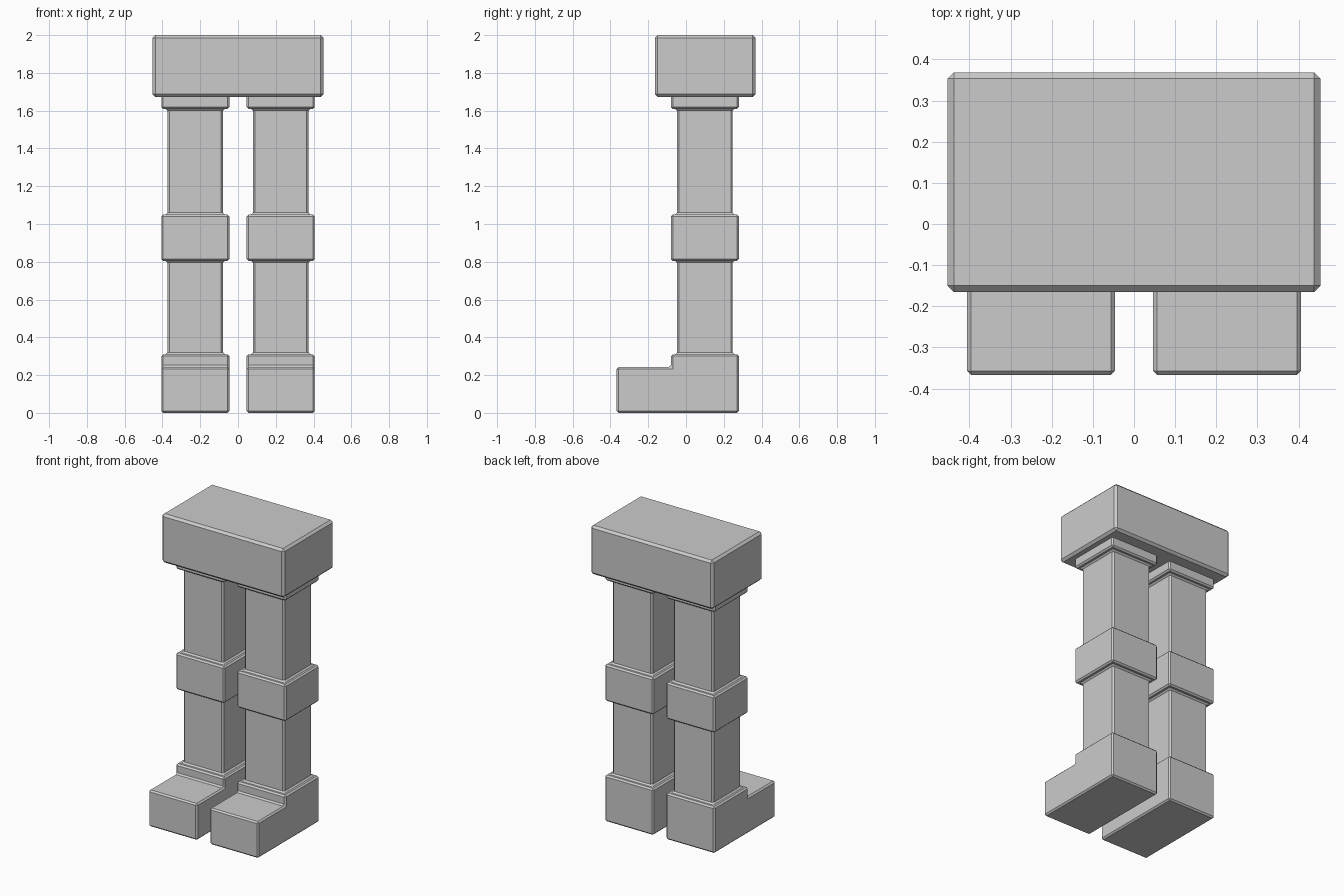
import bpy, bmesh

if "Cube" in bpy.data.objects:
    bpy.data.objects.remove(bpy.data.objects["Cube"])


def finish(name, bm, bevel):
    """Turn a bmesh into an object with flat chamfered edges."""
    bmesh.ops.recalc_face_normals(bm, faces=bm.faces)
    mesh = bpy.data.meshes.new(name)
    bm.to_mesh(mesh)
    bm.free()
    obj = bpy.data.objects.new(name, mesh)
    bpy.context.collection.objects.link(obj)
    mod = obj.modifiers.new("chamfer", 'BEVEL')
    mod.width = bevel
    mod.segments = 1
    mod.limit_method = 'ANGLE'
    return obj


def leg(name, cx, cy=0.10):
    wide, thin = 0.18, 0.147
    # Stepped profile: ankle, shin, knee, thigh, hip collar
    profile = [(wide, 0), (wide, 0.243), (wide, 0.31), (thin, 0.31),
               (thin, 0.805), (wide, 0.805), (wide, 1.05), (thin, 1.05),
               (thin, 1.61), (wide, 1.61), (wide, 1.69)]
    bm = bmesh.new()
    rings = [[bm.verts.new((cx + sx * h, cy + sy * h, z))
              for sx, sy in ((-1, -1), (1, -1), (1, 1), (-1, 1))]
             for h, z in profile]
    bm.faces.new(rings[0])
    bm.faces.new(rings[-1])
    toe = None
    for a, b in zip(rings, rings[1:]):
        for i in range(4):
            j = (i + 1) % 4
            face = bm.faces.new((a[i], a[j], b[j], b[i]))
            toe = toe or face
    # Toe pulled forward from the lower front of the ankle
    out = bmesh.ops.extrude_discrete_faces(bm, faces=[toe])["faces"]
    for v in out[0].verts:
        v.co.y = -0.367
    bmesh.ops.remove_doubles(bm, verts=bm.verts, dist=1e-4)
    bmesh.ops.recalc_face_normals(bm, faces=bm.faces)
    bmesh.ops.dissolve_limit(bm, angle_limit=0.02, verts=bm.verts, edges=bm.edges)
    return finish(name, bm, 0.01)


# Pelvis block
bm = bmesh.new()
bmesh.ops.create_cube(bm, size=1)
for v in bm.verts:
    v.co.x *= 0.906
    v.co.y = 0.1015 + v.co.y * 0.533
    v.co.z = 1.8365 + v.co.z * 0.327
finish("pelvis", bm, 0.015)

# Legs
for name, x in (("left_leg", -0.226), ("right_leg", 0.226)):
    leg(name, x)
